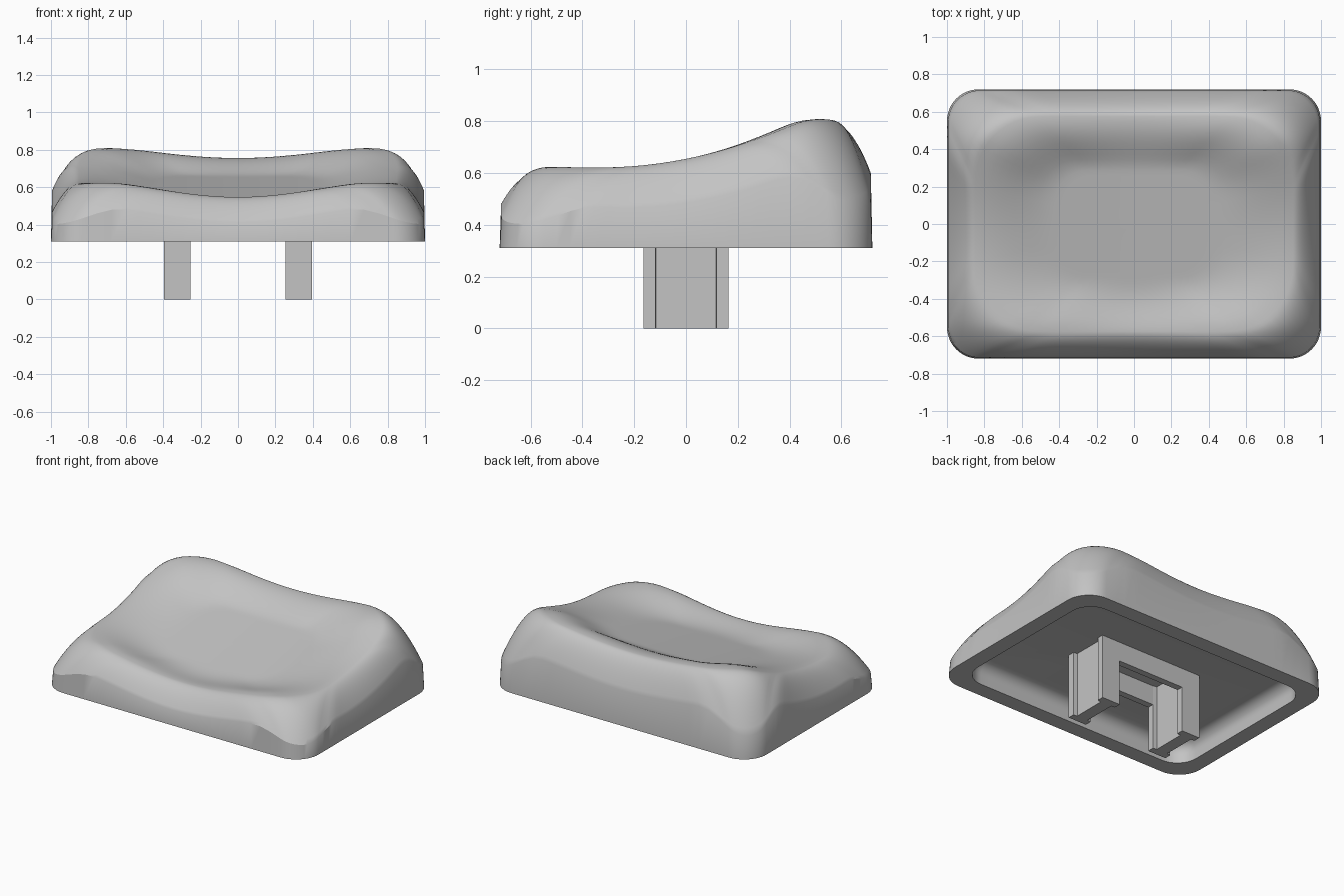
import bpy, bmesh, math

if "Cube" in bpy.data.objects:
    bpy.data.objects.remove(bpy.data.objects["Cube"])

# One grey plastic
grey = bpy.data.materials.new("grey_plastic")
grey.use_nodes = True
colour = (0.55, 0.55, 0.55, 1)
grey.diffuse_color = colour
grey.node_tree.nodes["Principled BSDF"].inputs["Base Color"].default_value = colour


def finish(name, bm):
    bmesh.ops.recalc_face_normals(bm, faces=bm.faces)
    mesh = bpy.data.meshes.new(name)
    bm.to_mesh(mesh)
    bm.free()
    mesh.materials.append(grey)
    obj = bpy.data.objects.new(name, mesh)
    bpy.context.collection.objects.link(obj)
    return obj


def smooth(t):
    t = min(max(t, 0), 1)
    return t * t * (3 - 2 * t)


def rounded_rect(hx, hy, r, straight=22, arc=12):
    """Outline with evenly matched points, so that outlines can be lofted."""
    arcs = []
    for k, (sx, sy) in enumerate([(1, 1), (-1, 1), (-1, -1), (1, -1)]):
        angles = [math.pi / 2 * (k + i / arc) for i in range(arc + 1)]
        arcs.append([(sx * (hx - r) + r * math.cos(a),
                      sy * (hy - r) + r * math.sin(a)) for a in angles])
    pts = []
    for k in range(4):
        pts += arcs[k]
        (ax, ay), (bx, by) = arcs[k][-1], arcs[(k + 1) % 4][0]
        pts += [(ax + (bx - ax) * i / straight, ay + (by - ay) * i / straight)
                for i in range(1, straight)]
    return pts


def rim(x, y):
    """Height of the ridge: rises to the back, sags towards the middle."""
    y = max(y, -0.55)
    if y > 0.39:
        y = 0.39 + 0.09 * math.tanh((y - 0.39) / 0.09)
    side = 0.655 + 0.2 * y + 0.3 * y * y
    sag = 0.075 - 0.025 * y
    return side - sag * (1 + math.cos(math.pi * min(abs(x) / 0.88, 1))) / 2


def floor(x, y):
    """Tilted, slightly curved floor of the dish."""
    return 0.6 + 0.2 * y + 0.05 * x * x


def wall_top(x, y):
    """Wavy top of the side wall, dipping at the corners."""
    drop = 0.17 + 0.05 * y
    dip = (0.12 + 0.04 * y) * smooth((abs(x) - 0.6) / 0.35) * smooth((abs(y) - 0.35) / 0.3)
    return rim(x, y) - drop - dip


# Cap shell: loft from the inner ceiling, over the rim, up to the dish centre
BASE, CEILING, FILLET = 0.31, 0.45, 0.08
rings = []
for i in range(7):
    a = math.pi / 2 * (1 - i / 6)
    inset = FILLET * (1 - math.cos(a))
    z = CEILING - FILLET * (1 - math.sin(a))
    rings.append([(x, y, z) for x, y in
                  rounded_rect(0.89 - inset, 0.61 - inset, 0.15 - inset)])
rings.append([(x, y, BASE) for x, y in rounded_rect(0.89, 0.61, 0.15)])
rings.append([(x, y, BASE) for x, y in rounded_rect(1, 0.72, 0.17)])

shoulder = rounded_rect(0.994, 0.714, 0.17)
ridge = rounded_rect(0.85, 0.575, 0.35)
for i in range(15):
    t = i / 14
    ring = []
    for (ax, ay), (bx, by) in zip(shoulder, ridge):
        x, y = ax + (bx - ax) * t, ay + (by - ay) * t
        low = wall_top(ax, ay)
        ring.append((x, y, low + (rim(x, y) - low) * (1 - (1 - t) ** 1.8)))
    rings.append(ring)
for i in range(1, 20):
    s = 1 - i / 20
    lip = smooth((s - 0.5) / 0.5)
    rings.append([(x * s, y * s, floor(x * s, y * s) * (1 - lip) + rim(x, y) * lip)
                  for x, y in ridge])

bm = bmesh.new()
loops = [[bm.verts.new(p) for p in ring] for ring in rings]
for low, high in zip(loops, loops[1:]):
    for i in range(len(low)):
        j = (i + 1) % len(low)
        bm.faces.new((low[i], low[j], high[j], high[i]))
bm.faces.new(loops[0])
centre = bm.verts.new((0, 0, floor(0, 0)))
for i, v in enumerate(loops[-1]):
    bm.faces.new((v, loops[-1][(i + 1) % len(loops[-1])], centre))
cap = finish("cap_shell", bm)
bpy.context.view_layer.objects.active = cap
cap.select_set(True)
bpy.ops.object.shade_smooth_by_angle(angle=math.radians(28))

# Stem prongs with an I-shaped section
quarter = [(0.07, 0.165), (0.07, 0.118), (0.042, 0.115)]
half = quarter + [(x, -y) for x, y in reversed(quarter)]
section = half + [(-x, y * -1) for x, y in half]
for side, name in ((1, "left_prong"), (-1, "right_prong")):
    bm = bmesh.new()
    face = bm.faces.new([bm.verts.new((x + side * 0.325, y, 0)) for x, y in section])
    top = bmesh.ops.extrude_face_region(bm, geom=[face])["geom"]
    bmesh.ops.translate(bm, vec=(0, 0, CEILING + 0.01),
                        verts=[v for v in top if isinstance(v, bmesh.types.BMVert)])
    finish(name, bm)

# Bars joining the prongs inside the cap
for side, name in ((1, "back_stem_bar"), (-1, "front_stem_bar")):
    bm = bmesh.new()
    bmesh.ops.create_cube(bm, size=1)
    bmesh.ops.scale(bm, vec=(0.56, 0.045, 0.14), verts=bm.verts)
    bmesh.ops.translate(bm, vec=(0, side * 0.1425, 0.385), verts=bm.verts)
    finish(name, bm)
